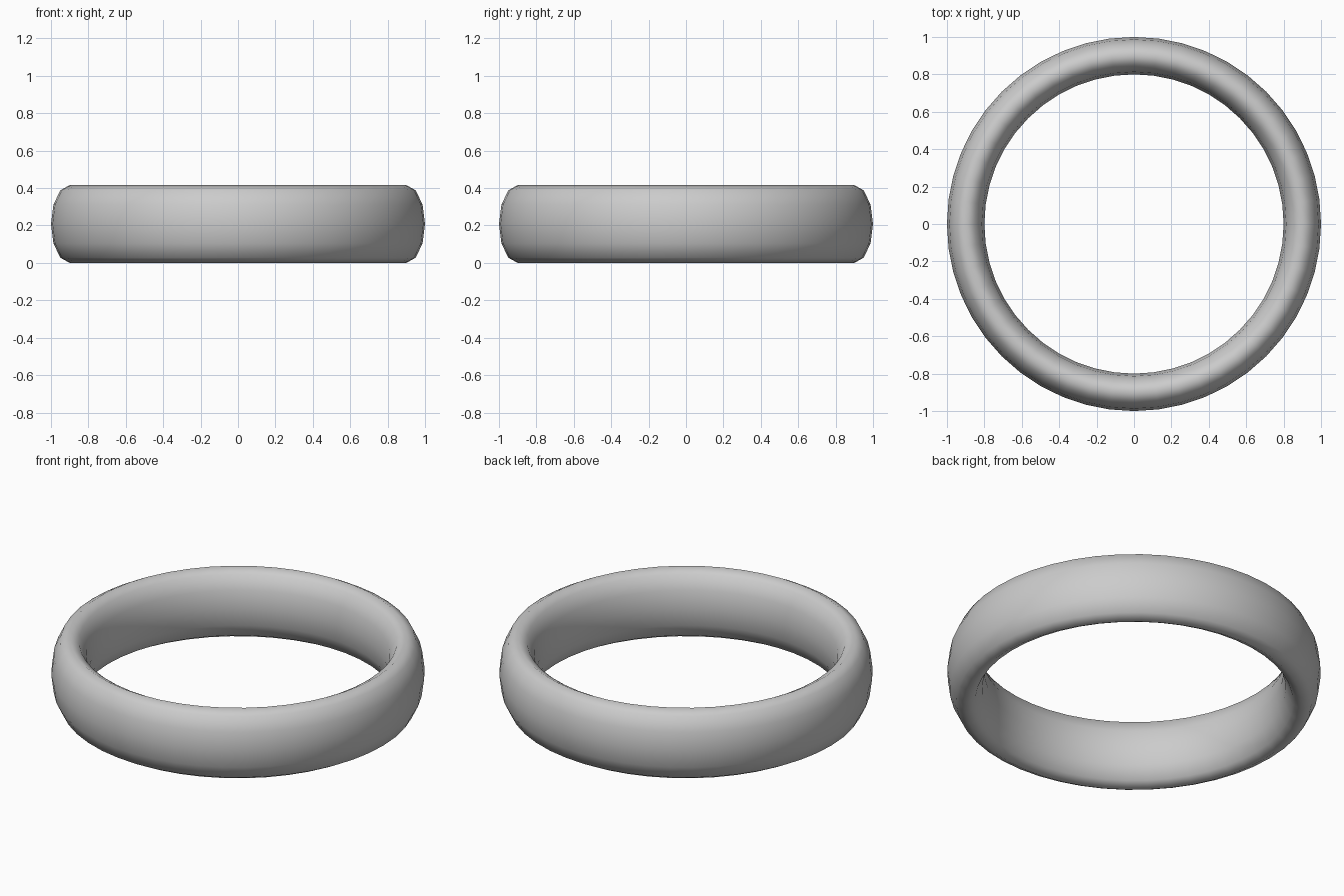
import bpy

if "Cube" in bpy.data.objects:
    bpy.data.objects.remove(bpy.data.objects["Cube"])

# Ring band: a torus with its cross-section stretched into a tall ellipse
HEIGHT = 0.416
MINOR = 0.1
bpy.ops.mesh.primitive_torus_add(
    major_radius=0.9, minor_radius=MINOR,
    major_segments=48, minor_segments=12,
    location=(0, 0, HEIGHT / 2))
ring = bpy.context.object
ring.name = "ring_band"
ring.scale.z = HEIGHT / (2 * MINOR)
bpy.ops.object.transform_apply(location=False, rotation=False, scale=True)
bpy.ops.object.shade_smooth()
